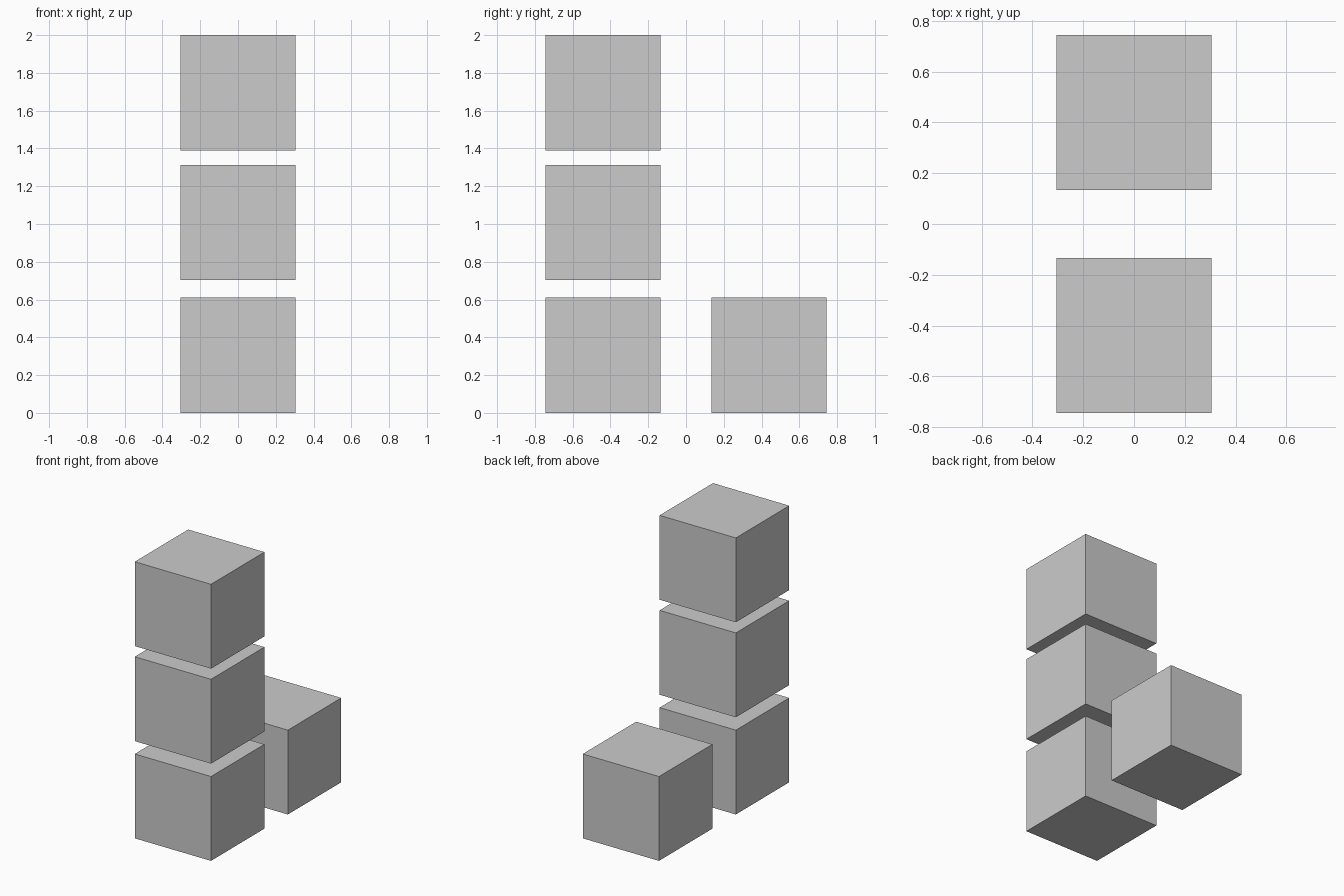
import bpy

if "Cube" in bpy.data.objects:
    bpy.data.objects.remove(bpy.data.objects["Cube"])

SIZE = 0.61    # edge length of every cube
OFFSET = 0.439  # distance of each column from the centre


def cube(name, y, z):
    bpy.ops.mesh.primitive_cube_add(size=SIZE, location=(0, y, z))
    bpy.context.object.name = name


# Front column: three cubes with small gaps between them
for name, z in (("bottom_cube", 0.305), ("middle_cube", 1.008), ("top_cube", 1.695)):
    cube(name, -OFFSET, z)

# Single cube behind the column
cube("back_cube", OFFSET, 0.305)
